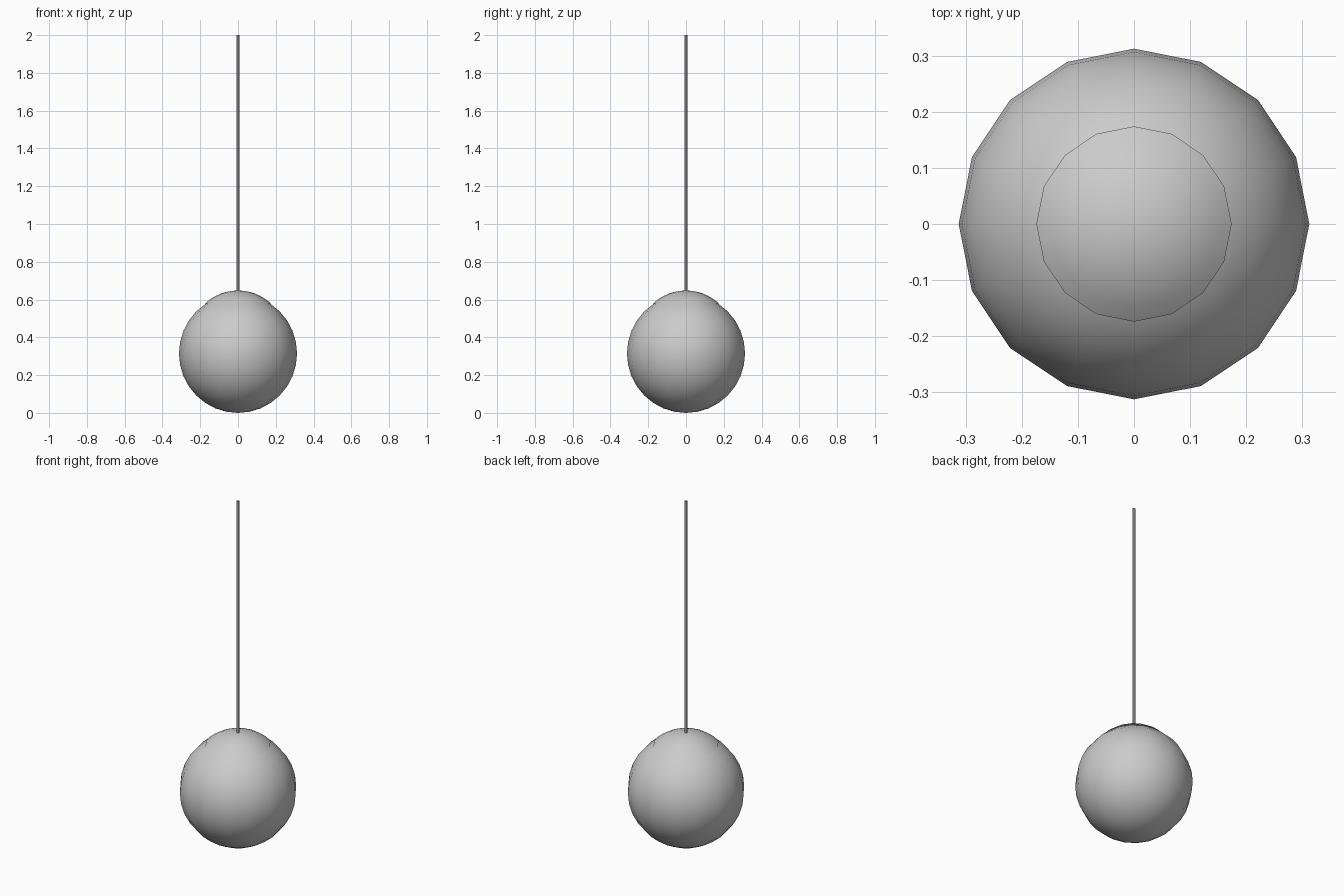
import bpy, bmesh, math

cube = bpy.data.objects.get("Cube")
if cube:
    bpy.data.objects.remove(cube, do_unlink=True)

grey = bpy.data.materials.new("plain grey")
grey.use_nodes = True
colour = (0.6, 0.6, 0.6, 1)
grey.diffuse_color = colour
grey.node_tree.nodes["Principled BSDF"].inputs["Base Color"].default_value = colour

SIDES = 16


def lathe(name, profile, sides=SIDES):
    """Spin a (radius, height) profile around the z axis."""
    bm = bmesh.new()
    verts = [bm.verts.new((r, 0, z)) for r, z in profile]
    edges = [bm.edges.new(pair) for pair in zip(verts, verts[1:])]
    bmesh.ops.spin(bm, geom=verts + edges, cent=(0, 0, 0), axis=(0, 0, 1),
                   angle=math.tau, steps=sides, use_merge=True)
    bmesh.ops.remove_doubles(bm, verts=bm.verts, dist=0.0005)
    bmesh.ops.recalc_face_normals(bm, faces=bm.faces)
    mesh = bpy.data.meshes.new(name)
    bm.to_mesh(mesh)
    bm.free()
    mesh.materials.append(grey)
    obj = bpy.data.objects.new(name, mesh)
    bpy.context.collection.objects.link(obj)
    bpy.ops.object.select_all(action='DESELECT')
    obj.select_set(True)
    bpy.context.view_layer.objects.active = obj
    bpy.ops.object.shade_smooth_by_angle(angle=math.radians(40))
    return obj


# Globe shade
radius, centre = 0.3125, 0.3145
lathe("globe_shade", [(radius * math.sin(math.pi * i / 16),
                       centre - centre * math.cos(math.pi * i / 16))
                      for i in range(17)])

# Shallow domed cap with a flat underside
cap_radius, rim_z, top_z = 0.174, 0.58, 0.648
rise = top_z - rim_z
dome = (cap_radius ** 2 + rise ** 2) / (2 * rise)
sweep = math.asin(cap_radius / dome)
arc = [(dome * math.sin(sweep * i / 6),
        top_z - dome + dome * math.cos(sweep * i / 6)) for i in range(7)]
lathe("top_cap", arc + [(0, rim_z)])

# Hanging cord, an open tube
lathe("cord", [(0.008, 0.64), (0.008, 2.0)], 8)
